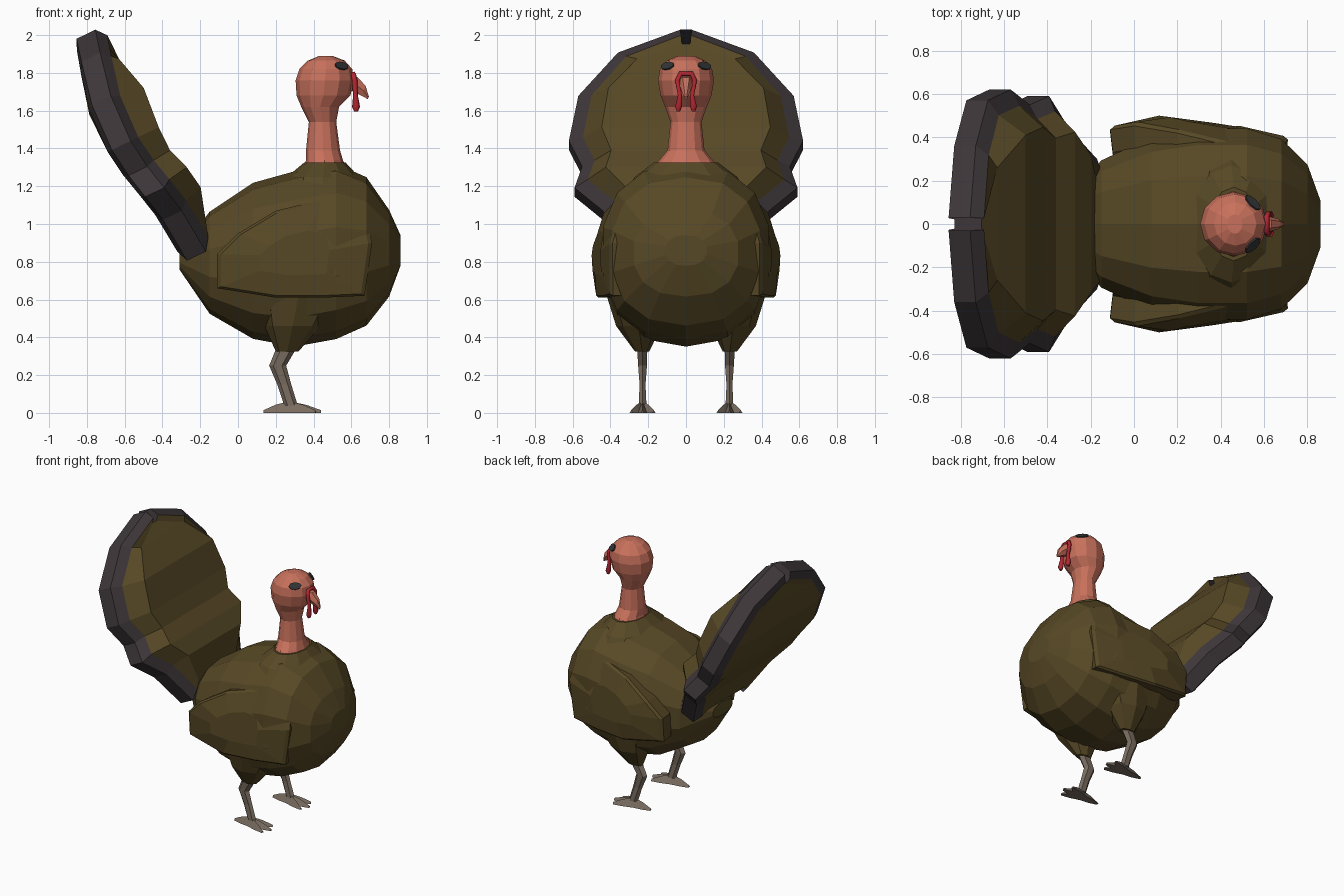
import bpy, bmesh
from math import sin, cos, pi, copysign
from mathutils import Vector

if "Cube" in bpy.data.objects:
    bpy.data.objects.remove(bpy.data.objects["Cube"])


def material(name, rgb):
    m = bpy.data.materials.new(name)
    m.use_nodes = True
    m.diffuse_color = (*rgb, 1)
    m.node_tree.nodes["Principled BSDF"].inputs["Base Color"].default_value = (*rgb, 1)
    return m


OLIVE = material("olive_feather", (0.096, 0.066, 0.019))
CHARCOAL = material("charcoal_feather", (0.048, 0.038, 0.042))
FLESH = material("flesh_pink", (0.58, 0.165, 0.107))
LEG = material("leg_taupe", (0.19, 0.15, 0.115))
RED = material("wattle_red", (0.45, 0.02, 0.03))
EYE = material("eye_grey", (0.032, 0.034, 0.036))


def loft(name, rings, mats, dark=None):
    """Skin a list of closed rings; dark(k) picks strips for the second material."""
    bm = bmesh.new()
    vs = [[bm.verts.new(p) for p in r] for r in rings]
    n = len(rings[0])
    for a, b in zip(vs, vs[1:]):
        for k in range(n):
            f = bm.faces.new((a[k], a[(k + 1) % n], b[(k + 1) % n], b[k]))
            f.material_index = int(bool(dark and dark(k)))
    for cap in (vs[0], vs[-1]):
        bm.faces.new(cap).material_index = int(bool(dark))
    bmesh.ops.recalc_face_normals(bm, faces=bm.faces)
    me = bpy.data.meshes.new(name)
    bm.to_mesh(me)
    bm.free()
    for m in mats:
        me.materials.append(m)
    ob = bpy.data.objects.new(name, me)
    bpy.context.collection.objects.link(ob)
    return ob


def ellipse(x, y, z, rx, ry, n=10):
    return [(x + rx * cos(2 * pi * k / n), y + ry * sin(2 * pi * k / n), z) for k in range(n)]


def squash(v, e=0.85):
    return copysign(abs(v) ** e, v)


# Body: sections along x (x, top, bottom, half width)
body = [(-.31, .86, .76, .12), (-.15, 1.06, .53, .30), (.08, 1.21, .40, .41),
        (.30, 1.27, .36, .45), (.52, 1.31, .40, .45), (.68, 1.24, .47, .40),
        (.80, 1.07, .62, .28), (.86, .94, .78, .11)]
rings = []
for x, top, low, w in body:
    angles = [2 * pi * (k + .5) / 14 for k in range(14)]
    rings.append([(x, w * squash(cos(a)), (top + low) / 2 + (top - low) / 2 * squash(sin(a)) * 1.02)
                  for a in angles])
loft("body", rings, [OLIVE])

# Feathered collar around the neck base
loft("collar", [ellipse(.45, 0, 1.17, .24, .32, 12), ellipse(.45, 0, 1.25, .19, .27, 12),
                ellipse(.46, 0, 1.325, .11, .17, 12)], [OLIVE])

# Neck and head: (z, back x, front x, half width)
head = [(1.30, .35, .57, .17), (1.34, .36, .555, .14), (1.39, .36, .54, .098),
        (1.54, .375, .52, .082), (1.62, .335, .535, .11), (1.68, .31, .595, .135),
        (1.76, .305, .615, .148), (1.82, .325, .605, .138), (1.865, .37, .565, .10),
        (1.89, .43, .50, .045)]
head_obj = loft("neck_and_head",
                [ellipse((a + b) / 2, 0, z, (b - a) / 2, w, 12) for z, a, b, w in head], [FLESH])

# Hooked beak: (x, z, half height, half width)
beak = [(.56, 1.745, .05, .05), (.62, 1.74, .042, .036), (.665, 1.705, .03, .024),
        (.69, 1.668, .008, .008)]
loft("beak", [[(x + h * .4 * sin(pi * k / 3), w * cos(pi * k / 3), z + h * sin(pi * k / 3))
               for k in range(6)] for x, z, h, w in beak], [FLESH])

# Red snood looping over the beak
half = [(.625, .04, 1.595, .7), (.625, .04, 1.62, 1.5), (.622, .032, 1.68, .9), (.618, .046, 1.76, 1),
        (.61, .03, 1.795, 1)]
path = half + [(x, -y, z, r) for x, y, z, r in reversed(half)]
cu = bpy.data.curves.new("snood", "CURVE")
cu.dimensions = "3D"
cu.bevel_depth = .014
cu.bevel_resolution = 1
cu.use_fill_caps = True
sp = cu.splines.new("POLY")
sp.points.add(len(path) - 1)
for p, (x, y, z, r) in zip(sp.points, path):
    p.co = (x, y, z, 1)
    p.radius = r
cu.materials.append(RED)
bpy.context.collection.objects.link(bpy.data.objects.new("snood", cu))

# Tail fan: (along, half width, rim centre, front bulge, back bulge)
fan = [(0, .30, 0, .10, -.08), (.25, .44, -.02, .18, -.09), (.40, .59, -.05, .16, -.12),
       (.54, .55, -.08, .12, -.15), (.70, .62, -.10, .12, -.17), (.96, .57, -.09, .14, -.18),
       (1.19, .36, -.04, .09, -.13), (1.31, .03, -.01, .06, -.08)]


def fan_point(s, y, t):
    return (-.22 - .44 * s + .9 * t, y, .83 + .9 * s + .44 * t)


rings = []
for s, w, c, front, back in fan:
    inner, mid = .7 + (s - .7) * .91, .7 + (s - .7) * .85
    side = [(mid, w * .72, front), (inner, w * .88, c + .10), (s, w, c + .055),
            (s, w, c - .055), (inner, w * .88, c - .08), (mid, w * .72, back)]
    rings.append([fan_point(a, y, t) for a, y, t in side] +
                 [fan_point(a, -y, t) for a, y, t in reversed(side)])
loft("tail_fan", rings, [OLIVE, CHARCOAL], lambda k: k in (1, 2, 3, 7, 8, 9))

# Wings, thighs, legs, feet and eyes on both sides
wing = [(-.11, .66), (-.11, .84), (0, .95), (.2, 1.07), (.45, 1.13), (.66, 1.10),
        (.71, .9), (.67, .62), (.45, .61), (.2, .61)]


def wing_y(x, z):
    return (.5 - .09 * max(0, (z - .85) / .28) ** 1.5 - .09 * max(0, (x - .1) / .6) ** 1.5
            - .05 * max(0, (.05 - x) / .15) - .02 * max(0, (.8 - z) / .2))


bpy.context.view_layer.update()
for name, d in (("left", 1), ("right", -1)):
    def outline(scale, drop):
        pts = [(.3 + (x - .3) * scale, .83 + (z - .83) * scale) for x, z in wing]
        return [(x, d * (wing_y(x, z) - drop), z) for x, z in pts]
    loft(name + "_wing", [outline(.97, .12), outline(1, .012), outline(.95, 0), outline(.45, 0)], [OLIVE])

    loft(name + "_thigh", [ellipse(.32, d * .28, .62, .22, .14, 8), ellipse(.29, d * .25, .46, .15, .12, 8),
                           ellipse(.26, d * .232, .325, .06, .038, 8)], [OLIVE])

    loft(name + "_leg", [ellipse(.265, d * .232, .36, .055, .032, 6), ellipse(.21, d * .23, .25, .045, .027, 6),
                         ellipse(.245, d * .23, .15, .037, .018, 6),
                         ellipse(.28, d * .23, .04, .036, .024, 6)], [LEG])

    ankle = Vector((.27, d * .23, 0))
    tips = {"inner_toe": (.41, .17), "middle_toe": (.44, .23), "outer_toe": (.41, .29), "back_toe": (.135, .23)}
    for toe, (tx, ty) in tips.items():
        tip = Vector((tx, d * ty, 0))
        along = (tip - ankle).normalized()
        across = Vector((-along.y, along.x, 0))
        rings = []
        for f, w, h in ((0, .035, .062), (.55, .026, .042), (1, .009, .014)):
            c = ankle.lerp(tip, f)
            rings.append([c - across * w, c + across * w, c + Vector((0, 0, h))])
        loft(name + "_" + toe, rings, [LEG])

    hit, at, normal, _ = head_obj.closest_point_on_mesh(Vector((.555, d * .105, 1.845)))
    u = Vector((0, 0, 1)).cross(normal).normalized()
    v = normal.cross(u)
    loft(name + "_eye", [[at + normal * o + u * .045 * cos(pi * k / 4) + v * .026 * sin(pi * k / 4)
                          for k in range(8)] for o in (.002, .011)], [EYE])
